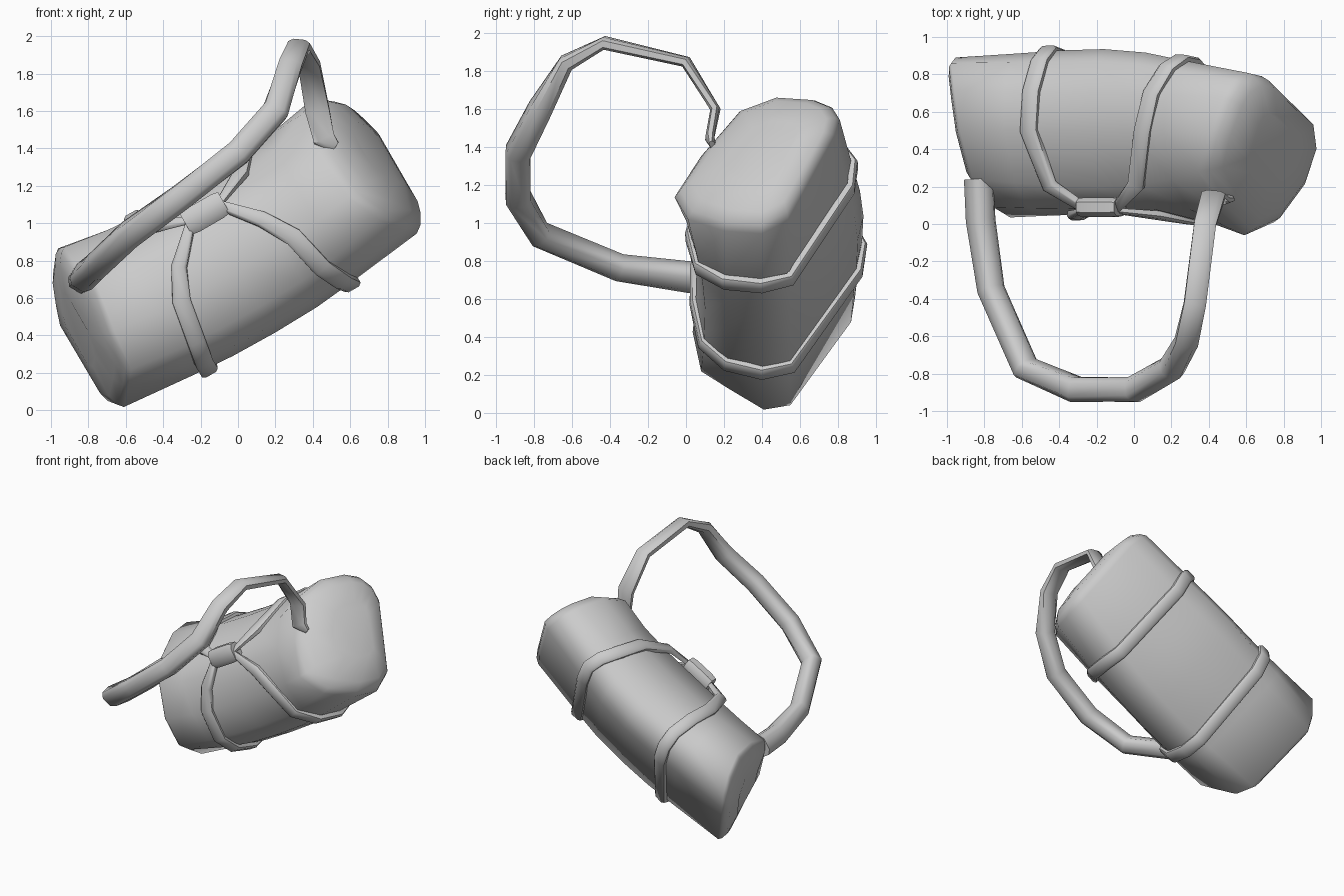
import bpy, bmesh, math
from mathutils import Vector

if "Cube" in bpy.data.objects:
    bpy.data.objects.remove(bpy.data.objects["Cube"])

grey = bpy.data.materials.new("grey canvas")
grey.diffuse_color = (0.6, 0.6, 0.6, 1)
grey.use_nodes = True
grey.node_tree.nodes["Principled BSDF"].inputs["Base Color"].default_value = grey.diffuse_color

C, S = math.cos(math.radians(30)), math.sin(math.radians(30))


def place(s, y, p):
    """Bag space (along the axis, depth, across the axis) to world space."""
    return Vector((C * s - S * p, y, S * s + C * p))


def loft(name, rings, closed=False, angle=50):
    """Skin a list of equal-length point rings."""
    bm = bmesh.new()
    vs = [[bm.verts.new(p) for p in r] for r in rings]
    n = len(vs[0])
    for i in range(len(vs) if closed else len(vs) - 1):
        a, b = vs[i], vs[(i + 1) % len(vs)]
        for j in range(n):
            k = (j + 1) % n
            bm.faces.new((a[j], a[k], b[k], b[j]))
    if not closed:
        bm.faces.new(vs[0])
        bm.faces.new(vs[-1])
    bmesh.ops.recalc_face_normals(bm, faces=bm.faces)
    me = bpy.data.meshes.new(name)
    bm.to_mesh(me)
    bm.free()
    ob = bpy.data.objects.new(name, me)
    bpy.context.collection.objects.link(ob)
    me.materials.append(grey)
    bpy.ops.object.select_all(action='DESELECT')
    ob.select_set(True)
    bpy.context.view_layer.objects.active = ob
    bpy.ops.object.shade_smooth_by_angle(angle=math.radians(angle))
    return ob


def sweep(name, pts, profile, outs, sizes, closed=False, angle=50):
    """Sweep a profile (width, thickness) along points; outs are thickness directions."""
    rings, n = [], len(pts)
    for i, p in enumerate(pts):
        a = pts[i - 1] if closed or i else p
        b = pts[(i + 1) % n] if closed or i < n - 1 else p
        t = (b - a).normalized()
        wide = t.cross(outs[i]).normalized()
        out = wide.cross(t)
        w, h = sizes[i]
        rings.append([p + wide * u * w + out * v * h for u, v in profile])
    return loft(name, rings, closed, angle)


# Slanted end rims (along, depth, across) and middle section (depth, across)
LEFT = [(-.32, .09, .95), (-.36, .035, .70), (-.385, .08, .475), (-.44, .22, .405),
        (-.52, .41, .32), (-.56, .55, .37), (-.565, .87, .88), (-.525, .89, 1.0),
        (-.47, .86, 1.14), (-.40, .72, 1.23), (-.37, .50, 1.22), (-.36, .24, 1.10)]
MID = [(.08, .90), (.055, .65), (.10, .42), (.22, .30), (.40, .26), (.55, .285),
       (.905, .83), (.935, .98), (.87, 1.08), (.70, 1.15), (.50, 1.16), (.20, 1.05)]
RIGHT = [(1.06, .08, .95), (1.08, -.06, .69), (1.16, .01, .51), (1.25, .20, .385),
         (1.30, .40, .34), (1.32, .54, .41), (1.32, .79, .92), (1.29, .81, 1.04),
         (1.26, .77, 1.13), (1.23, .68, 1.19), (1.17, .48, 1.24), (1.09, .28, 1.20)]


def section(s, i):
    """Section point i at axial position s."""
    t = (s - .38) / .75
    end = (LEFT if t < 0 else RIGHT)[i]
    t = min(1, abs(t))
    y, p = MID[i]
    return y + (end[1] - y) * t ** 1.8, p + (end[2] - p) * t ** 2.4


def cap(rim, steps):
    """Rounded end: rings shrinking from the rim while bulging along the axis."""
    mid = sum((Vector(p) for p in rim), Vector()) / len(rim)
    return [[place(*(mid.lerp(Vector(p), k) + Vector((push, 0, 0)))) for p in rim]
            for k, push in steps]


# Bag body
rings = cap(LEFT, ((1, 0), (.95, -.025), (.82, -.055), (.45, -.08)))[::-1]
rings += [[place(s, *section(s, i)) for i in range(12)] for s in (-.12, .12, .38, .64, .87)]
rings += cap(RIGHT, ((1, 0), (.94, .045), (.82, .09), (.45, .125)))
loft("bag_body", rings, angle=75)

# Two straps around the bag, pinched together at the front grip
BAND = [(-1, -1), (1, -1), (1, .4), (.65, 1), (-.65, 1), (-1, .4)]
STRAPS = {
    "left_strap": (.29, .11, .03, -.01, -.03, -.03, -.02, .02, .04, .05, .04, .03, .10),
    "right_strap": (.46, .62, .72, .77, .83, .86, .86, .86, .87, .84, .78, .735, .64)}
for name, along in STRAPS.items():
    pts, outs = [], []
    for i, s in enumerate(along):
        # the first two points bridge from the grip to the bag front
        y, p = ((.08, 1.0), (.055, .82))[i] if i < 2 else section(s, i - 1)
        if i == 12:
            p += .02
        out = place(0, y - .47, p - .74).normalized()
        pts.append(place(s, y, p) + out * (.017 if 3 < i < 8 else .01))
        outs.append(out)
    sizes = [(.032, .016), (.042, .02)] + [(.049, .021)] * 10 + [(.045, .02)]
    sweep(name, pts, BAND, outs, sizes, closed=True)

# Grip wrapped around both straps
OCT = [(math.copysign(abs(math.cos(a)) ** .7, math.cos(a)),
        math.copysign(abs(math.sin(a)) ** .7, math.sin(a)))
       for a in (math.radians(22.5 + 45 * k) for k in range(8))]
grip = [place(s, .09, 1.0) for s in (.255, .30, .45, .49)]
sweep("grip_wrap", grip, OCT, [Vector((0, -1, 0))] * 4,
      [(.068, .05), (.075, .056), (.075, .056), (.068, .05)])

# Carrying strap looping out in front
path = [(-.83, .24, .71), (-.82, .02, .715), (-.765, -.35, .765), (-.58, -.77, .94),
        (-.31, -.885, 1.135), (0, -.885, 1.375), (.20, -.77, 1.60), (.28, -.63, 1.845),
        (.325, -.43, 1.95), (.38, 0, 1.85), (.425, .155, 1.60), (.46, .125, 1.45),
        (.52, .14, 1.41)]
sizes = [(.07, .085), (.072, .08), (.07, .068), (.074, .065), (.073, .07), (.073, .07),
         (.073, .064), (.066, .046), (.062, .035), (.062, .03), (.068, .027), (.062, .024),
         (.03, .015)]
pts = [Vector(p) for p in path]
outs = []
for i, p in enumerate(pts):
    t = (pts[min(i + 1, 12)] - pts[max(i - 1, 0)]).normalized()
    outs.append(Vector((1, 0, -.6 if i < 7 else -.1)).cross(t))
sweep("carry_strap", pts, OCT, outs, sizes)
